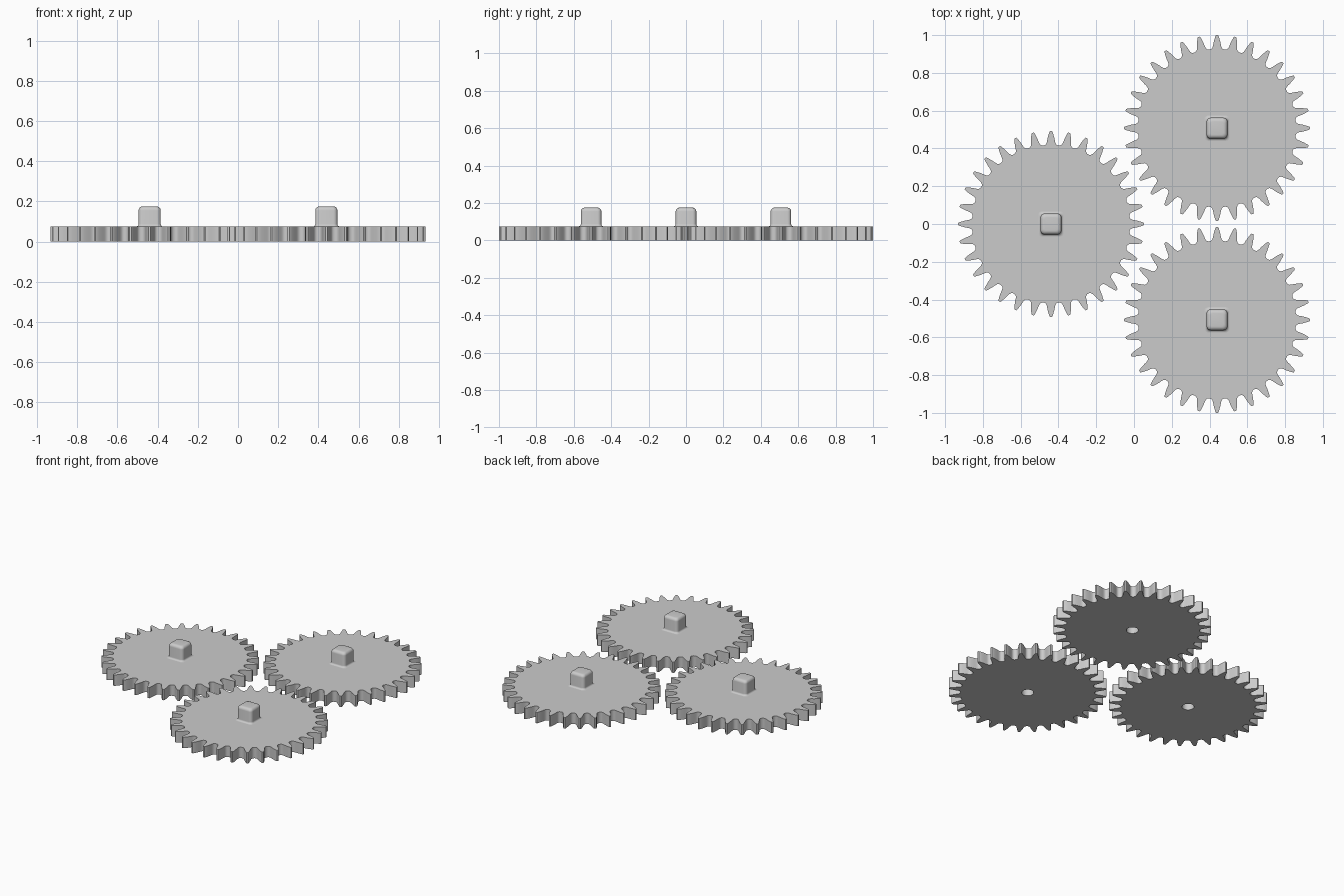
import bpy, bmesh, math

if "Cube" in bpy.data.objects:
    bpy.data.objects.remove(bpy.data.objects["Cube"])

TEETH = 32
THICK = 0.075
HOLE_R = 0.038
CENTRES = {"left": (-0.4395, 0.0), "back_right": (0.4395, 0.5075), "front_right": (0.4395, -0.5075)}

grey = bpy.data.materials.new("plain grey")
grey.diffuse_color = (0.6, 0.6, 0.6, 1)
grey.use_nodes = True
grey.node_tree.nodes["Principled BSDF"].inputs["Base Color"].default_value = grey.diffuse_color

# Half a tooth from tip to valley: (fraction of pitch, radius)
HALF = [(0.05, 0.4925), (0.09, 0.487), (0.15, 0.470), (0.21, 0.452),
        (0.245, 0.438), (0.285, 0.428), (0.35, 0.421), (0.44, 0.418)]


def gear_outline():
    tooth = [(-f, r) for f, r in reversed(HALF)] + HALF
    pts = []
    for i in range(TEETH):
        for f, r in tooth:
            a = (i + f) * math.tau / TEETH
            pts.append((r * math.cos(a), r * math.sin(a)))
    return pts


def circle(r, n):
    return [(r * math.cos(i * math.tau / n), r * math.sin(i * math.tau / n)) for i in range(n)]


def rounded_square(half, radius, steps=5):
    pts = []
    for q in range(4):
        c = q * math.pi / 2 + math.pi / 4
        cx = math.copysign(half - radius, math.cos(c))
        cy = math.copysign(half - radius, math.sin(c))
        for s in range(steps + 1):
            a = q * math.pi / 2 + s / steps * math.pi / 2
            pts.append((cx + radius * math.cos(a), cy + radius * math.sin(a)))
    return pts


def ring(bm, pts, z):
    return [bm.verts.new((x, y, z)) for x, y in pts]


def bridge(bm, a, b):
    n = len(a)
    for i in range(n):
        bm.faces.new((a[i], a[(i + 1) % n], b[(i + 1) % n], b[i]))


def finish(bm, name, centre):
    bmesh.ops.recalc_face_normals(bm, faces=bm.faces[:])
    me = bpy.data.meshes.new(name)
    bm.to_mesh(me)
    bm.free()
    me.materials.append(grey)
    ob = bpy.data.objects.new(name, me)
    ob.location = (centre[0], centre[1], 0)
    bpy.context.collection.objects.link(ob)
    bpy.ops.object.select_all(action='DESELECT')
    ob.select_set(True)
    bpy.context.view_layer.objects.active = ob
    bpy.ops.object.shade_smooth_by_angle(angle=math.radians(35))


def make_gear(name, centre):
    # Toothed plate with a round centre hole
    bm = bmesh.new()
    for pts in (gear_outline(), circle(HOLE_R, 32)):
        bridge(bm, ring(bm, pts, 0), ring(bm, pts, THICK))
    for z in (0, THICK):
        rim = [e for e in bm.edges if all(abs(v.co.z - z) < 1e-6 for v in e.verts)]
        bmesh.ops.triangle_fill(bm, edges=rim, use_beauty=True, normal=(0, 0, 1 if z else -1))
    finish(bm, name, centre)


def make_peg(name, centre):
    # Square peg: flared foot, straight sides, rounded top, closing the hole
    arc = [i / 5 * math.pi / 2 for i in range(6)]
    levels = [(THICK + 0.012 * (1 - math.cos(a)), 0.067 - 0.012 * math.sin(a)) for a in arc]
    levels += [(0.155 + 0.02 * math.sin(a), 0.035 + 0.02 * math.cos(a)) for a in arc]
    bm = bmesh.new()
    rings = [ring(bm, rounded_square(h, min(0.02, h * 0.4)), z) for z, h in levels]
    for a, b in zip(rings, rings[1:]):
        bridge(bm, a, b)
    bm.faces.new(rings[0])
    bm.faces.new(rings[-1])
    finish(bm, name, centre)


for side, centre in CENTRES.items():
    make_gear(side + "_gear", centre)
    make_peg(side + "_peg", centre)
